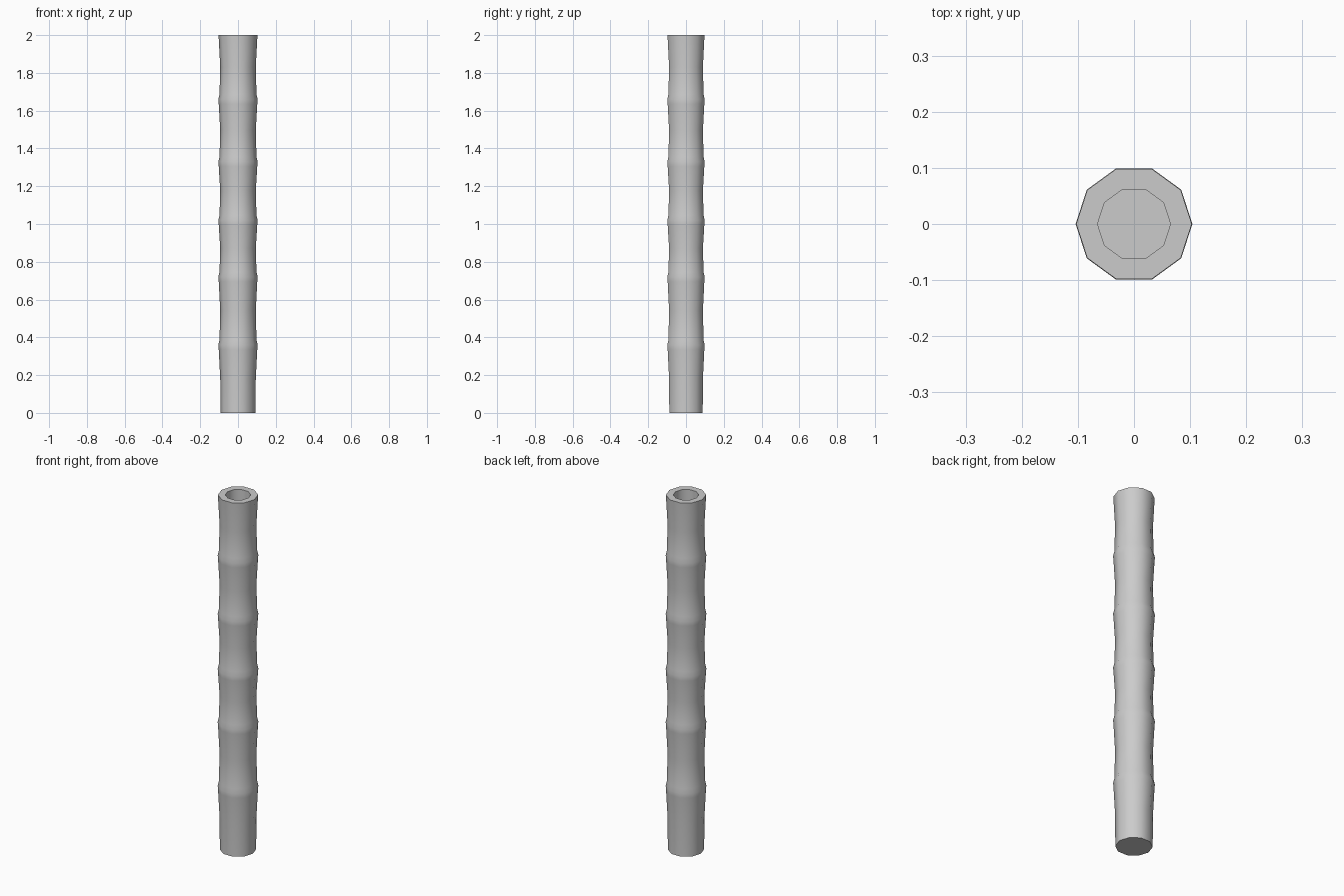
import bpy, bmesh, math

if "Cube" in bpy.data.objects:
    bpy.data.objects.remove(bpy.data.objects["Cube"])

SIDES = 10
NODES = [0.36, 0.72, 1.02, 1.33, 1.66]   # heights of the swollen joints
TOP = 2.0

# Outer profile: each section starts narrow and flares to its joint
profile = [(0.093, 0.0), (0.094, 0.18)]
for i, z in enumerate(NODES):
    nxt = NODES[i + 1] if i + 1 < len(NODES) else TOP
    profile += [(0.102, z - 0.025), (0.104, z), (0.098, z + 0.025),
                (0.094, z + (nxt - z) * 0.5)]
profile.append((0.103, TOP))

# Rim and hollow at the top
profile += [(0.065, TOP), (0.065, TOP - 0.25)]

bm = bmesh.new()
rings = []
for r, z in profile:
    rings.append([bm.verts.new((r * math.cos(math.tau * k / SIDES),
                                r * math.sin(math.tau * k / SIDES), z))
                  for k in range(SIDES)])
for a, b in zip(rings, rings[1:]):
    for k in range(SIDES):
        n = (k + 1) % SIDES
        bm.faces.new((a[k], a[n], b[n], b[k]))
bm.faces.new(rings[0][::-1])   # bottom cap
bm.faces.new(rings[-1])        # floor of the hollow
bmesh.ops.recalc_face_normals(bm, faces=bm.faces)

mesh = bpy.data.meshes.new("bamboo_pole")
bm.to_mesh(mesh)
bm.free()
pole = bpy.data.objects.new("bamboo_pole", mesh)
bpy.context.collection.objects.link(pole)

# Smooth round the stalk, crisp at the rims
bpy.context.view_layer.objects.active = pole
pole.select_set(True)
bpy.ops.object.shade_smooth_by_angle(angle=math.radians(50))
